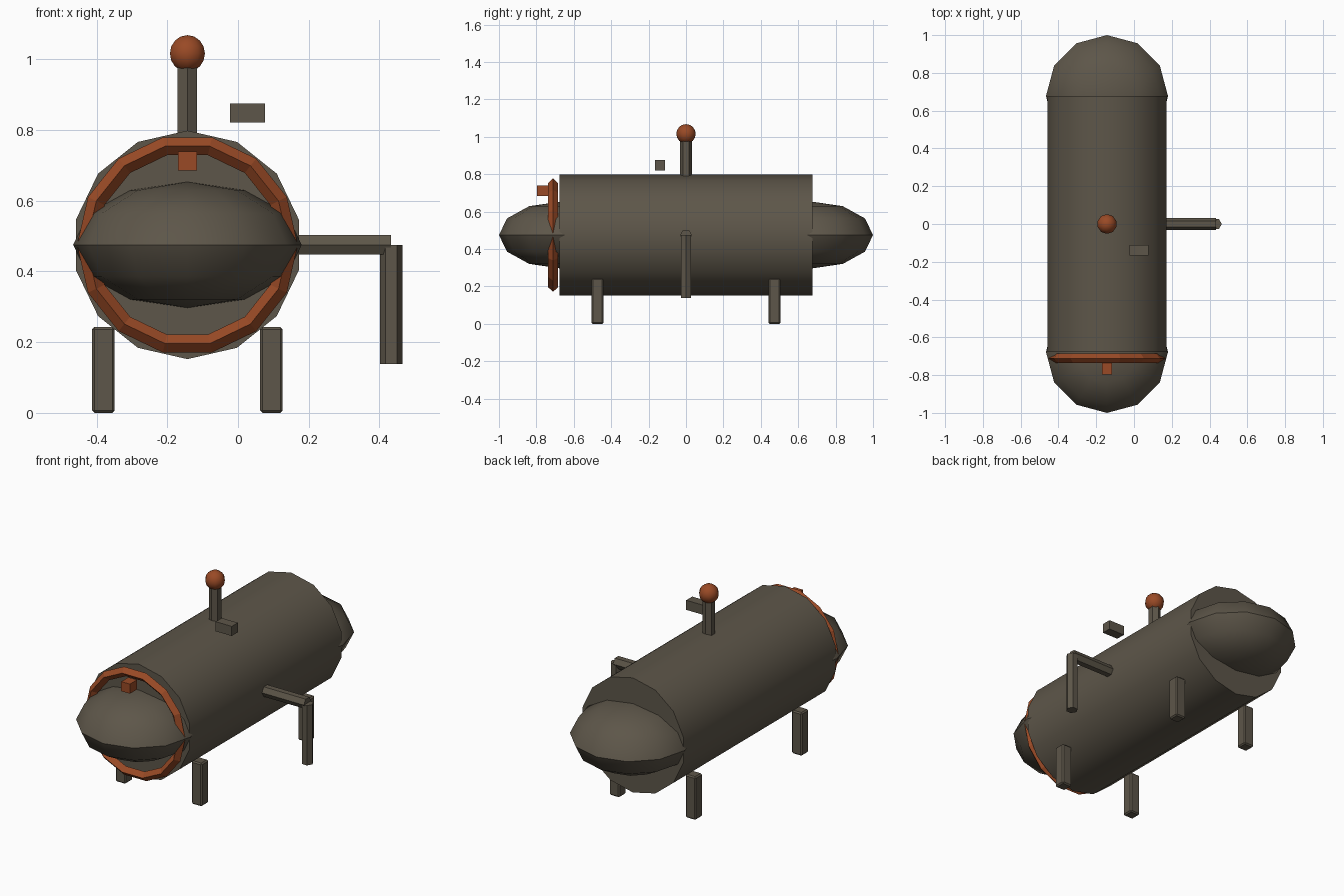
import bpy
import math
from math import pi

if "Cube" in bpy.data.objects:
    bpy.data.objects.remove(bpy.data.objects["Cube"])

TX, TZ = -0.143, 0.475      # tank axis position
R = 0.323                   # tank radius
HALF = 0.677                # half length of the straight tank body


def material(name, rgb):
    m = bpy.data.materials.new(name)
    m.diffuse_color = (*rgb, 1)
    m.use_nodes = True
    m.node_tree.nodes["Principled BSDF"].inputs["Base Color"].default_value = m.diffuse_color
    return m


grey = material("olive grey", (0.110, 0.093, 0.067))
rust = material("rust orange", (0.32, 0.068, 0.019))


def finish(name, mat, angle=None):
    ob = bpy.context.object
    ob.name = name
    ob.data.materials.append(mat)
    bpy.ops.object.transform_apply(location=False, rotation=True, scale=True)
    if angle:
        bpy.ops.object.shade_smooth_by_angle(angle=math.radians(angle))
    return ob


def rod(name, sides, r, length, loc, rot=(0, 0, 0), angle=None):
    bpy.ops.mesh.primitive_cylinder_add(vertices=sides, radius=r, depth=length,
                                        location=loc, rotation=rot)
    return finish(name, grey, angle)


def box(name, size, loc, mat):
    bpy.ops.mesh.primitive_cube_add(size=1, location=loc)
    bpy.context.object.scale = size
    return finish(name, mat)


def ball(name, segs, rings, radii, loc, mat, angle):
    bpy.ops.mesh.primitive_uv_sphere_add(segments=segs, ring_count=rings,
                                         radius=1, location=loc)
    bpy.context.object.scale = radii
    return finish(name, mat, angle)


# Tank body with a flattened dome at each end
rod("tank_body", 14, R, 2 * HALF, (TX, 0, TZ), (pi / 2, 0, 0), 40)
for side, y in (("front", -HALF), ("back", HALF)):
    ball(side + "_dome", 12, 6, (R, R, 0.178), (TX, y, TZ), grey, 40)

# Hatch ring (diamond section) and its latch on the front
bpy.ops.mesh.primitive_torus_add(major_segments=14, minor_segments=4,
                                 major_radius=0.286, minor_radius=0.026,
                                 location=(TX, -0.711, TZ), rotation=(pi / 2, 0, 0))
finish("hatch_ring", rust)
box("hatch_latch", (0.054, 0.064, 0.054), (TX, -0.765, 0.712), rust)

# Four legs with softened edges
for sx in (-1, 1):
    for sy, end in ((-1, "front"), (1, "back")):
        name = f"{end}_{'left' if sx < 0 else 'right'}_leg"
        leg = box(name, (0.064, 0.064, 0.243),
                  (TX + sx * 0.2375, sy * 0.473, 0.1215), grey)
        bev = leg.modifiers.new("soft edges", "BEVEL")
        bev.width = 0.007
        bev.segments = 1

# Valve post with a round knob, and the small loose handle block
rod("valve_post", 6, 0.032, 0.25, (TX, 0, 0.865))
ball("valve_knob", 10, 8, (0.052, 0.052, 0.052), (TX, 0, 1.016), rust, 40)
box("handle_block", (0.1, 0.054, 0.054), (0.027, -0.139, 0.848), grey)

# Side outlet pipe: out to the right, then down
rod("outlet_pipe", 6, 0.032, 0.30, (0.283, 0, TZ), (0, pi / 2, 0))
rod("down_pipe", 6, 0.032, 0.337, (0.433, 0, 0.3065), (0, 0, pi / 2))
